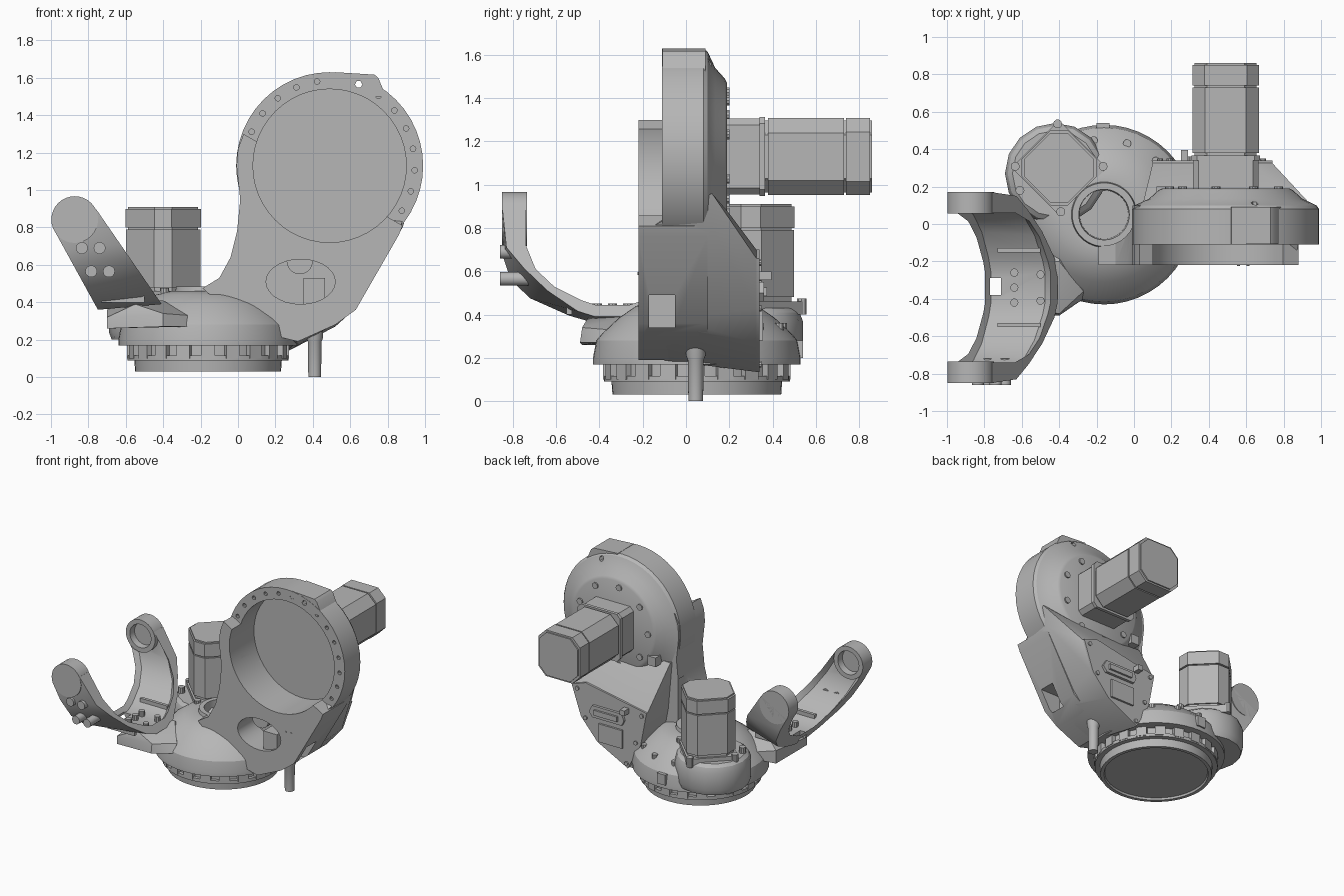
import bpy, bmesh, math
from mathutils import Vector, Matrix

if "Cube" in bpy.data.objects:
    bpy.data.objects.remove(bpy.data.objects["Cube"])

grey = bpy.data.materials.new("machine_grey")
grey.use_nodes = True
GREY = (0.47, 0.47, 0.47, 1)
grey.diffuse_color = GREY
grey.node_tree.nodes["Principled BSDF"].inputs["Base Color"].default_value = GREY


def finish(bm, name):
    bmesh.ops.remove_doubles(bm, verts=bm.verts, dist=0.0001)
    bmesh.ops.recalc_face_normals(bm, faces=bm.faces)
    mesh = bpy.data.meshes.new(name)
    bm.to_mesh(mesh)
    bm.free()
    mesh.materials.append(grey)
    obj = bpy.data.objects.new(name, mesh)
    bpy.context.collection.objects.link(obj)
    return obj


def loft(bm, rings):
    loops = [[bm.verts.new(p) for p in ring] for ring in rings]
    n = len(loops[0])
    for a, b in zip(loops, loops[1:]):
        for i in range(n):
            bm.faces.new((a[i], a[(i + 1) % n], b[(i + 1) % n], b[i]))
    bm.faces.new(loops[0][::-1])
    bm.faces.new(loops[-1])


def place(axis, c, a, b, h):
    """Section point (a, b) at height h along the axis, around centre c."""
    return (c[0] + a, c[1] + b, h) if axis == "Z" else (c[0] + a, h, c[1] + b)


def add_lathe(bm, axis, c, profile, n):
    rings = []
    for r, h in profile:
        r = max(r, 0.002)
        rings.append([place(axis, c, r * math.cos(math.tau * i / n),
                            r * math.sin(math.tau * i / n), h) for i in range(n)])
    loft(bm, rings)


def lathe(name, axis, c, profile, n=40):
    bm = bmesh.new()
    add_lathe(bm, axis, c, profile, n)
    return finish(bm, name)


def discs(name, axis, centres, r, h0, h1, n=10):
    bm = bmesh.new()
    for c in centres:
        add_lathe(bm, axis, c, [(r, h0), (r, h1)], n)
    return finish(bm, name)


def prism(name, pts, y0, y1):
    bm = bmesh.new()
    loft(bm, [[(x, y, z) for x, z in pts] for y in (y0, y1)])
    return finish(bm, name)


def box(name, lo, hi):
    x0, x1 = lo[0], hi[0]
    return prism(name, [(x0, lo[2]), (x1, lo[2]), (x1, hi[2]), (x0, hi[2])], lo[1], hi[1])


def hull(name, pts):
    bm = bmesh.new()
    for p in pts:
        bm.verts.new(p)
    bmesh.ops.convex_hull(bm, input=bm.verts)
    bmesh.ops.delete(bm, geom=[v for v in bm.verts if not v.link_faces], context="VERTS")
    bmesh.ops.dissolve_limit(bm, angle_limit=0.01, verts=bm.verts, edges=bm.edges)
    return finish(bm, name)


def cut(targets, cutter):
    """Subtract the cutter from every target, then drop it."""
    for obj in targets:
        mod = obj.modifiers.new("cut", "BOOLEAN")
        mod.operation, mod.solver, mod.object = "DIFFERENCE", "EXACT", cutter
        bpy.context.view_layer.objects.active = obj
        bpy.ops.object.modifier_apply(modifier=mod.name)
    bpy.data.objects.remove(cutter)


def motor(name, axis, c, turn, sections):
    """Stack of chamfered square slices: (half width, chamfer, start, end)."""
    bm = bmesh.new()
    rot = Matrix.Rotation(turn, 2)
    for w, k, h0, h1 in sections:
        q = w - k
        pts = [rot @ Vector(p) for p in ((w, -q), (w, q), (q, w), (-q, w),
                                         (-w, q), (-w, -q), (-q, -w), (q, -w))]
        loft(bm, [[place(axis, c, p.x, p.y, h) for p in pts] for h in (h0, h1)])
    return finish(bm, name)


def around(c, r, angles):
    return [(c[0] + r * math.cos(math.radians(a)), c[1] + r * math.sin(math.radians(a)))
            for a in angles]


# Turntable base with hollow centre
BASE = (-0.16, 0.05)
lathe("turntable_base", "Z", BASE, [
    (0, 0.045), (0.36, 0.045), (0.365, 0.03), (0.39, 0.03), (0.395, 0.1), (0.405, 0.1),
    (0.405, 0.17), (0.48, 0.17), (0.48, 0.2), (0.465, 0.28), (0.44, 0.31), (0.36, 0.385),
    (0.28, 0.44), (0.2, 0.46), (0.175, 0.46), (0.17, 0.485), (0.135, 0.485), (0.13, 0.3), (0, 0.3)], 48)
bm = bmesh.new()
for i in range(20):
    m = Matrix.Translation((*BASE, 0.135)) @ Matrix.Rotation(math.tau * i / 20, 4, "Z")
    m = m @ Matrix.Translation((0.41, 0, 0)) @ Matrix.Diagonal((0.045, 0.075, 0.07, 1))
    bmesh.ops.create_cube(bm, size=1, matrix=m)
finish(bm, "base_teeth")
lathe("teeth_lower_rim", "Z", BASE, [(0.37, 0.09), (0.43, 0.09), (0.43, 0.115), (0.37, 0.115)], 48)
discs("base_screws", "Z", around(BASE, 0.4, range(20, 100, 26)), 0.022, 0.3, 0.36)
box("base_rear_lug", (-0.2, 0.48, 0.2), (-0.13, 0.54, 0.28))

# Upright motor and its housing
MOT = (-0.4, 0.3)
lathe("motor_housing", "Z", (-0.42, 0.27),
      [(0.255, 0.2), (0.27, 0.24), (0.27, 0.37), (0.255, 0.41), (0.23, 0.43)], 16)
motor("upright_motor", "Z", MOT, math.pi / 4,
      [(0.18, 0.012, 0.4, 0.46), (0.165, 0.065, 0.46, 0.8), (0.175, 0.068, 0.48, 0.79),
       (0.175, 0.064, 0.8, 0.9), (0.165, 0.065, 0.9, 0.91)])
discs("housing_screws", "Z", around(MOT, 0.235, (2, 92, 178, 272)) + [(-0.61, 0.18)], 0.024, 0.4, 0.475)

# Upright arm: front outline, rear bulge, ring head
HEAD = (0.49, 1.13)
arm_front = prism("arm_front", [
    (0.03, 1.30), (0.88, 0.81), (0.86, 0.76), (0.63, 0.36), (0.52, 0.28), (0.32, 0.19),
    (0.2, 0.22), (0.05, 0.36), (-0.15, 0.44), (-0.19, 0.475), (-0.1, 0.53), (-0.04, 0.64),
    (-0.005, 0.78), (0.012, 0.95), (-0.008, 1.13), (0, 1.22)], -0.22, 0.1)
PLATE = [(0.1, 0.6), (0.62, 0.7), (0.74, 0.66), (0.66, 0.43), (0.52, 0.27), (0.26, 0.135), (0.15, 0.34)]
arm_rear = hull("arm_rear",
                [(x, -0.15, z) for x, z in ((0.04, 0.9), (0.06, 0.5), (0.25, 0.22), (0.32, 0.195),
                                            (0.5, 0.275), (0.62, 0.36), (0.87, 0.81))]
                + [(x, 0.12, z) for x, z in ((0.05, 0.92), (0.93, 0.96), (0.88, 0.8))]
                + [(x, 0.19, z) for x, z in ((0.2, 0.85), (0.78, 0.88))]
                + [(x, 0.325, z) for x, z in PLATE])
head = lathe("ring_head", "Y", HEAD, [(0, -0.11), (0.5, -0.11), (0.5, 0.08), (0.485, 0.1),
                                      (0.41, 0.135), (0.36, 0.18), (0.34, 0.19), (0, 0.19)], 48)
boss = prism("head_boss", [(0.5, 1.5), (0.8, 1.5), (0.775, 1.54), (0.75, 1.6), (0.73, 1.617),
                           (0.52, 1.63)], -0.108, 0.09)
cut([arm_front, arm_rear, head, boss], discs("bore_cutter", "Y", [HEAD], 0.41, -0.5, 0.08, 48))
cut([head, boss], discs("eye_cutter", "Y", [(0.645, 1.565)], 0.02, -0.3, 0.4, 6))
cut([head], discs("hole_cutter", "Y", around(HEAD, 0.455, [-32 + 14.5 * i for i in range(14) if i != 7]),
                  0.015, -0.2, -0.08))
cut([arm_front], discs("centre_cutter", "Z", [BASE], 0.165, 0.3, 0.8, 32))

# Access pocket in the front and window in the side
oval = [(0.335 + 0.185 * math.cos(t), 0.51 + 0.12 * math.sin(t))
        for t in (math.tau * i / 28 for i in range(28))]
cut([arm_front, arm_rear], prism("oval_cutter", oval, -0.4, 0.0))
cut([arm_front, arm_rear], box("window_cutter", (0.54, -0.17, 0.34), (0.9, -0.05, 0.49)))
box("pocket_block", (0.35, -0.19, 0.39), (0.465, 0.02, 0.53))
discs("pocket_boss", "Y", [(0.33, 0.62)], 0.07, -0.2, 0.02, 20)
discs("arm_pins", "Y", [(0.56, 0.59), (0.61, 0.59)], 0.008, -0.225, -0.2)

# Rear connector plate
prism("connector_plate", PLATE, 0.325, 0.34)
prism("long_connector", [(0.28, 0.5), (0.3, 0.46), (0.55, 0.46), (0.58, 0.5), (0.55, 0.55), (0.3, 0.55)],
      0.33, 0.36)
box("connector_slot", (0.33, 0.35, 0.485), (0.53, 0.375, 0.525))
box("cable_cover", (0.3, 0.33, 0.28), (0.5, 0.355, 0.42))
box("cable_socket", (0.25, 0.33, 0.56), (0.29, 0.395, 0.6))
discs("plate_screws", "Y", [(0.14, 0.57), (0.69, 0.64), (0.62, 0.43), (0.27, 0.17), (0.19, 0.35)],
      0.016, 0.33, 0.35)

# Horizontal motor on the ring head
motor("head_motor", "Y", HEAD, 0,
      [(0.175, 0.03, 0.18, 0.34), (0.183, 0.03, 0.34, 0.365), (0.166, 0.065, 0.36, 0.84),
       (0.178, 0.068, 0.38, 0.73), (0.178, 0.064, 0.74, 0.85), (0.166, 0.065, 0.85, 0.86)])
discs("head_screws", "Y", around(HEAD, 0.3, range(20, 360, 40)), 0.024, 0.17, 0.2)
box("head_side_lug", (0.12, 0.08, 0.9), (0.19, 0.2, 0.97))

# Support pin under the arm
lathe("support_pin", "Z", (0.41, 0.045), [(0.034, 0), (0.037, 0.19), (0.045, 0.21), (0.045, 0.4)], 20)

# Fork: a wide U lofted from side to side, with a recessed inner face.
# Each station: outer y, inner y, outer z, inner z, end tilt, outer y and z of the thin edge
MID = -0.34
half = [(0.51, 0.40, 0.78, 0.78, 0.12, 0.51, 0.78), (0.51, 0.40, 0.68, 0.72, 0, 0.49, 0.71),
        (0.47, 0.355, 0.56, 0.61, 0, 0.41, 0.615), (0.38, 0.27, 0.475, 0.53, 0, 0.30, 0.51),
        (0.2, 0.14, 0.395, 0.465, 0, 0.16, 0.415), (0.08, 0.08, 0.36, 0.445, 0, 0.08, 0.39)]
full = [(-a, -b, c, d, t, -e, f) for a, b, c, d, t, e, f in half] + half[::-1]


def fork_point(side, y, z, tilt):
    z += tilt if side else 0
    x = -0.76 + 0.69 * (0.9 - z) if side else -0.98 + 0.55 * (0.78 - z)
    return (x, MID + y, z)


bm = bmesh.new()
loft(bm, [[fork_point(0, a, c, t), fork_point(1, e, f, t), fork_point(1, b, d, t), fork_point(0, b, d, t)]
          for a, b, c, d, t, e, f in full])
bmesh.ops.recalc_face_normals(bm, faces=bm.faces)
bm.faces.ensure_lookup_table()
inner = [f for i, f in enumerate(bm.faces[:-2]) if i % 4 == 2]
bmesh.ops.inset_region(bm, faces=inner, thickness=0.03, depth=-0.035)
fork = finish(bm, "fork")
cut([fork], box("fork_window_cutter", (-0.77, -0.38, 0.2), (-0.71, -0.29, 0.7)))
EYE = (-0.873, 0.842)
cut([fork], discs("fork_eye_cutter", "Y", [EYE], 0.1, MID - 0.45, MID + 0.45, 32))
for side, label in ((-1, "front"), (1, "rear")):
    lathe("fork_eye_" + label, "Y", EYE,
          [(0, MID + side * 0.51), (0.125, MID + side * 0.51), (0.125, MID + side * 0.395),
           (0.09, MID + side * 0.395), (0.085, MID + side * 0.445), (0, MID + side * 0.445)], 32)
    box("fork_rib_" + label, (-0.73, MID + side * 0.2 - 0.012, 0.4), (-0.5, MID + side * 0.2 + 0.012, 0.48))
discs("fork_upper_bolts", "Y", [(-0.835, 0.69), (-0.74, 0.69)], 0.032, -0.86, -0.79, 14)
discs("fork_lower_bolts", "Y", [(-0.785, 0.565), (-0.69, 0.565)], 0.032, -0.86, -0.72, 14)
discs("fork_base_bolts", "Z", [(-0.64, y) for y in (-0.42, -0.34, -0.26)] + [(-0.5, -0.27), (-0.5, -0.41)],
      0.022, 0.4, 0.45)

# Bracket joining the fork to the base
hull("fork_bracket", [
    (-0.7, -0.48, 0.26), (-0.7, -0.1, 0.26), (-0.7, -0.48, 0.32), (-0.7, -0.1, 0.36),
    (-0.4, -0.49, 0.27), (-0.27, -0.4, 0.27), (-0.4, -0.48, 0.34), (-0.27, -0.36, 0.33),
    (-0.35, 0.0, 0.28), (-0.4, -0.2, 0.41), (-0.55, -0.2, 0.41), (-0.55, -0.45, 0.39)])

# Smooth the curves, keep edges sharp
bpy.ops.object.select_all(action="DESELECT")
for obj in bpy.context.scene.objects:
    if obj.type == "MESH" and grey.name in obj.data.materials:
        obj.select_set(True)
        bpy.context.view_layer.objects.active = obj
bpy.ops.object.shade_smooth_by_angle(angle=math.radians(28))
